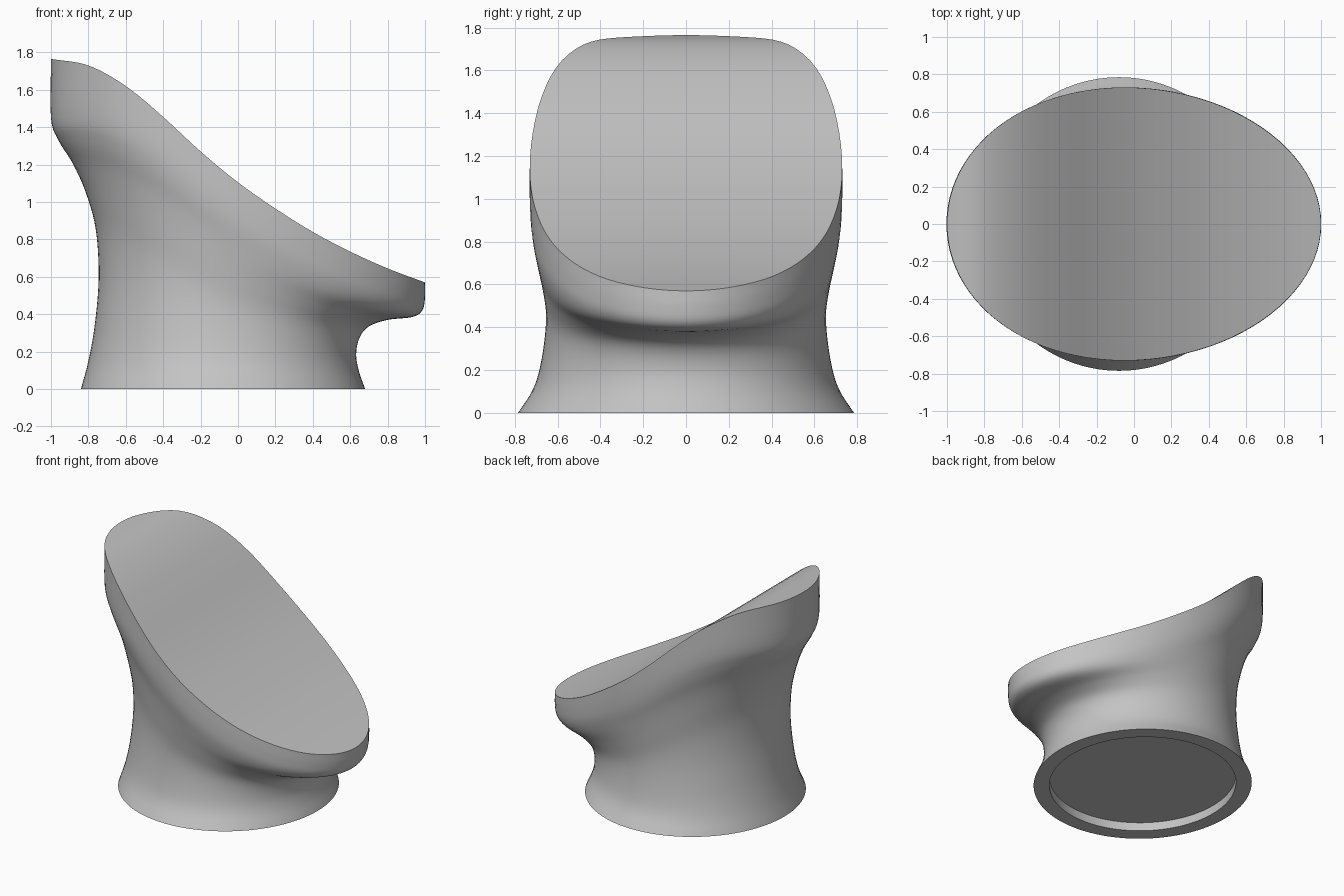
import bpy, bmesh, math

old = bpy.data.objects.get("Cube")
if old:
    bpy.data.objects.remove(old, do_unlink=True)

SEGMENTS, STEPS = 96, 5

# Wall sections as (distance, height) from foot to rim
RIGHT_END = [(.68, 0), (.645, .1), (.632, .19), (.65, .275), (.70, .335),
             (.80, .37), (.93, .385), (.985, .42), (1, .49), (1, .57)]
SIDE = [(.785, 0), (.72, .1), (.685, .2), (.66, .35), (.655, .48),
        (.675, .62), (.70, .75), (.722, .88), (.73, 1.0), (.73, 1.14)]
LEFT_END = [(-.84, 0), (-.80, .15), (-.765, .35), (-.745, .6), (-.76, .85),
            (-.81, 1.04), (-.88, 1.2), (-.96, 1.33), (-1, 1.45), (-1, 1.765)]
# Height of the sloping top at even steps from x = -1 to x = 1
TOP = [1.765, 1.73, 1.62, 1.455, 1.27, 1.105, .965, .84, .735, .645, .57]


def spline(values, u):
    """Smooth curve through evenly spaced values."""
    i = max(0, min(int(u), len(values) - 2))
    f = u - i
    b, c = values[i], values[i + 1]
    a = values[i - 1] if i > 0 else 2 * b - c
    d = values[i + 2] if i + 2 < len(values) else 2 * c - b
    return b + f * ((c - a) + f * ((2*a - 5*b + 4*c - d) + f * (3*(b - c) + d - a))) / 2


def section(points, u):
    dist = spline([p[0] for p in points], u)
    height = spline([p[1] for p in points], u)
    return dist, height / points[-1][1]


def wall_point(u, angle):
    """Point on the flared wall at level u, with egg-shaped plan."""
    c, s = math.cos(angle), math.sin(angle)
    (xr, fr), (ys, fs), (xl, fl) = (section(p, u) for p in (RIGHT_END, SIDE, LEFT_END))
    x = (xr + xl) / 2 + (xr - xl) / 2 * c - .05 * s * s * u / (len(SIDE) - 1)
    frac = fs + (fr - fl) / 2 * c + ((fr + fl) / 2 - fs) * c * c
    top = spline(TOP, (c - .05 * s * s + 1) * 5)
    return x, ys * s, top * frac


bm = bmesh.new()


def add_ring(point):
    return [bm.verts.new(point(2 * math.pi * i / SEGMENTS)) for i in range(SEGMENTS)]


def bridge(a, b):
    for i in range(SEGMENTS):
        j = (i + 1) % SEGMENTS
        bm.faces.new((a[i], a[j], b[j], b[i]))


def foot_point(scale, z):
    return lambda t: (-.08 + .76 * scale * math.cos(t), .785 * scale * math.sin(t), z)


# Recessed underside, foot ring, then flared wall
rings = [add_ring(foot_point(.855, .065)), add_ring(foot_point(.855, 0))]
for k in range((len(SIDE) - 1) * STEPS + 1):
    rings.append(add_ring(lambda t: wall_point(k / STEPS, t)))
for lower, upper in zip(rings, rings[1:]):
    bridge(lower, upper)
bm.faces.new(rings[0][::-1])

# Curved sloping top, made of strips running straight across
rim = rings[-1]
for i in range(SEGMENTS // 2):
    strip = [rim[i], rim[i + 1], rim[-i - 1], rim[-i % SEGMENTS]]
    bm.faces.new(list(dict.fromkeys(strip)))
bmesh.ops.recalc_face_normals(bm, faces=bm.faces)

mesh = bpy.data.meshes.new("sloped_pedestal")
bm.to_mesh(mesh)
bm.free()
body = bpy.data.objects.new("sloped_pedestal", mesh)
bpy.context.collection.objects.link(body)

# Plain grey material
grey = bpy.data.materials.new("plain_grey")
grey.use_nodes = True
colour = (.55, .55, .55, 1)
grey.diffuse_color = colour
grey.node_tree.nodes["Principled BSDF"].inputs["Base Color"].default_value = colour
mesh.materials.append(grey)

bpy.ops.object.select_all(action='DESELECT')
body.select_set(True)
bpy.context.view_layer.objects.active = body
bpy.ops.object.shade_smooth_by_angle(angle=math.radians(40))
